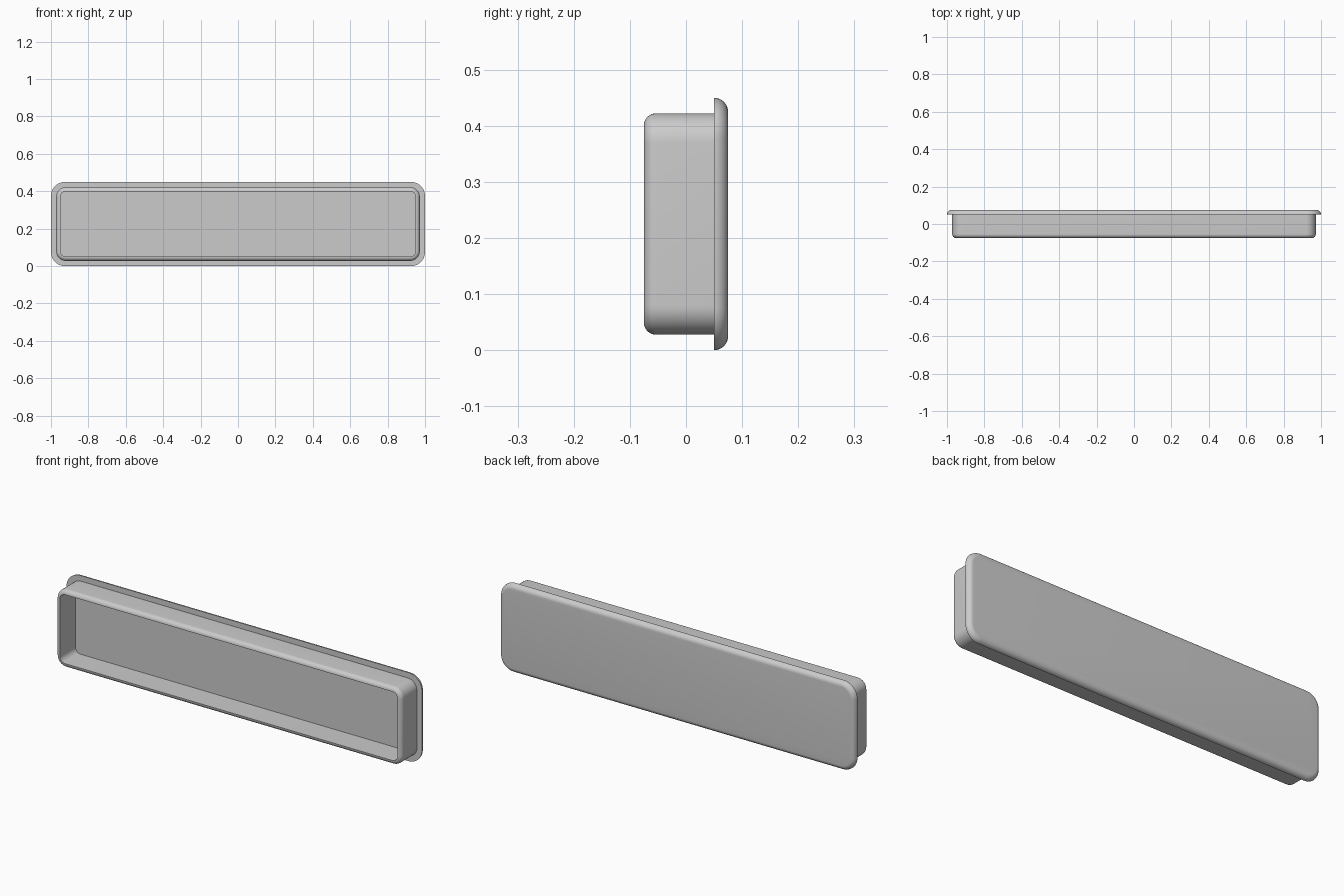
import bpy
import bmesh
from math import sin, cos, pi, radians

if "Cube" in bpy.data.objects:
    bpy.data.objects.remove(bpy.data.objects["Cube"], do_unlink=True)

MID_Z = 0.225
CORNER_STEPS = 12
FILLET_STEPS = 8

grey = bpy.data.materials.new("plain grey")
grey.use_nodes = True
grey.diffuse_color = (0.6, 0.6, 0.6, 1)
grey.node_tree.nodes["Principled BSDF"].inputs["Base Color"].default_value = (0.6, 0.6, 0.6, 1)


def rounded_ring(bm, half_x, half_z, radius, y):
    """Loop of vertices around a rounded rectangle facing the front."""
    ring = []
    for quarter, (sx, sz) in enumerate([(1, 1), (-1, 1), (-1, -1), (1, -1)]):
        for i in range(CORNER_STEPS + 1):
            a = (quarter + i / CORNER_STEPS) * pi / 2
            ring.append(bm.verts.new((sx * (half_x - radius) + radius * cos(a), y,
                                      MID_Z + sz * (half_z - radius) + radius * sin(a))))
    return ring


def loft(name, half_x, half_z, radius, profile, capped):
    """Sweep a profile of (inset, y) points around a rounded rectangle."""
    bm = bmesh.new()
    rings = [rounded_ring(bm, half_x - d, half_z - d, radius - d, y) for d, y in profile]
    for a, b in zip(rings, rings[1:]):
        for i in range(len(a)):
            j = (i + 1) % len(a)
            bm.faces.new((a[i], a[j], b[j], b[i]))
    if capped:
        bm.faces.new(rings[0])
        bm.faces.new(rings[-1])
    else:
        # close the foot of the hollow wall
        a, b = rings[-1], rings[0]
        for i in range(len(a)):
            j = (i + 1) % len(a)
            bm.faces.new((a[i], a[j], b[j], b[i]))
    bmesh.ops.recalc_face_normals(bm, faces=bm.faces)
    mesh = bpy.data.meshes.new(name)
    bm.to_mesh(mesh)
    bm.free()
    mesh.materials.append(grey)
    obj = bpy.data.objects.new(name, mesh)
    bpy.context.collection.objects.link(obj)
    bpy.ops.object.select_all(action="DESELECT")
    obj.select_set(True)
    bpy.context.view_layer.objects.active = obj
    bpy.ops.object.shade_smooth_by_angle(angle=radians(35))
    return obj


def fillet(radius, y_start, y_dir):
    """Quarter round from the outer side to the end face."""
    steps = [i / FILLET_STEPS * pi / 2 for i in range(FILLET_STEPS + 1)]
    return [(radius * (1 - cos(a)), y_start + y_dir * radius * sin(a)) for a in steps]


# Back plate: sharp front edge, rounded rear edge
loft("back_plate", 1.0, 0.225, 0.075, fillet(0.025, 0.05, 1), True)

# Raised wall: rounded outer rim, straight inner side down to the plate
wall = [(0, 0.05)] + fillet(0.021, -0.054, -1) + [(0.022, -0.075), (0.022, 0.05)]
loft("raised_wall", 0.972, 0.197, 0.052, wall, False)
